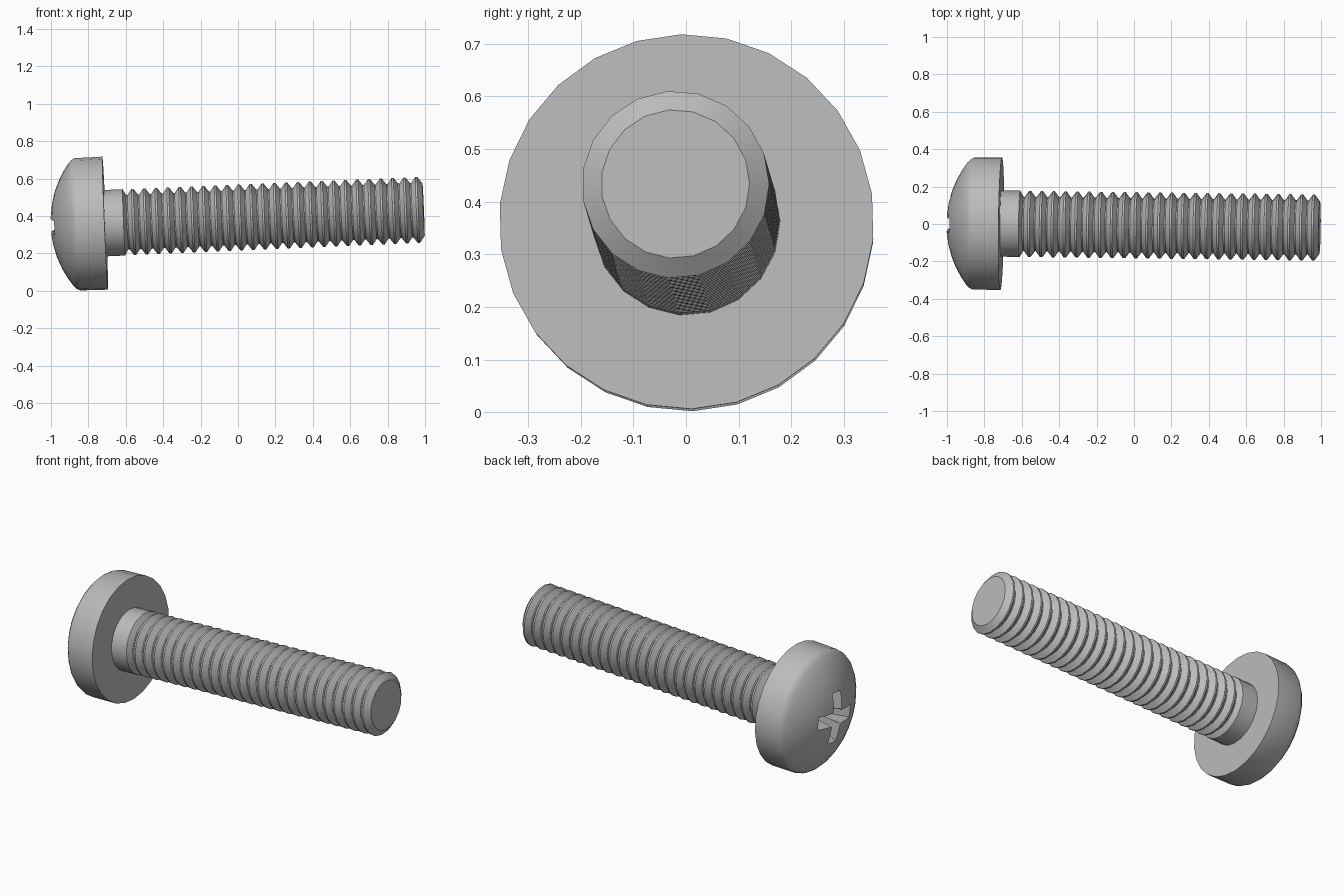
import bpy, bmesh, math
from mathutils import Vector, Matrix

default = bpy.data.objects.get("Cube")
if default:
    bpy.data.objects.remove(default, do_unlink=True)

# One metal colour for the whole screw
steel = bpy.data.materials.new("grey_steel")
steel.use_nodes = True
GREY = (0.5, 0.5, 0.5, 1)
steel.diffuse_color = GREY
steel.node_tree.nodes["Principled BSDF"].inputs["Base Color"].default_value = GREY

# The screw axis leans slightly; local +x runs from the head to the tip
AXIS = Vector((1, -0.0125, 0.042)).normalized()
PLACE = Matrix.Translation((-0.71, 0.001, 0.362)) @ \
    Vector((1, 0, 0)).rotation_difference(AXIS).to_matrix().to_4x4()


def finish(name, bm):
    bmesh.ops.recalc_face_normals(bm, faces=bm.faces[:])
    mesh = bpy.data.meshes.new(name)
    bm.to_mesh(mesh)
    bm.free()
    mesh.transform(PLACE)
    mesh.materials.append(steel)
    obj = bpy.data.objects.new(name, mesh)
    bpy.context.collection.objects.link(obj)
    return obj


def select_only(obj):
    bpy.ops.object.select_all(action='DESELECT')
    obj.select_set(True)
    bpy.context.view_layer.objects.active = obj


def lathe(name, profile, sides, phase):
    """Spin (along, radius) points round the axis; radius 0 closes an end."""
    bm = bmesh.new()
    rings = []
    for s, r in profile:
        if r == 0:
            rings.append([bm.verts.new((s, 0, 0))] * sides)
            continue
        angles = [math.radians(phase) + math.tau * i / sides for i in range(sides)]
        rings.append([bm.verts.new((s, r * math.sin(a), r * math.cos(a))) for a in angles])
    for a, b in zip(rings, rings[1:]):
        for i in range(sides):
            j = (i + 1) % sides
            bm.faces.new(list(dict.fromkeys((a[i], a[j], b[j], b[i]))))
    return finish(name, bm)


# Domed head: spherical cap, rounded rim, straight side, flat underside
TIP, DOME = -0.293, 0.545
cap = [(TIP + DOME - math.sqrt(DOME ** 2 - r * r), r)
       for r in (0, 0.06, 0.12, 0.18, 0.24, 0.29, 0.33)]
head = lathe("head", cap + [(-0.165, 0.346), (-0.148, 0.354), (0, 0.356), (0, 0)], 26, -1.6)


# Cross recess: tapered arms and a square centre pit
def tapered_cutter(name, turn, top, bottom):
    bm = bmesh.new()
    bmesh.ops.create_cube(bm, size=2)
    for v in bm.verts:
        outer = v.co.x < 0
        half_y, half_z = top if outer else bottom
        v.co = (TIP - 0.03 if outer else TIP + 0.15, v.co.y * half_y, v.co.z * half_z)
    bm.transform(Matrix.Rotation(math.radians(turn), 4, 'X'))
    return finish(name, bm)


TURN = 6
cutters = [
    tapered_cutter("recess_arm_cutter_a", TURN, (0.185, 0.042), (0.06, 0.025)),
    tapered_cutter("recess_arm_cutter_b", TURN + 90, (0.185, 0.042), (0.06, 0.025)),
    tapered_cutter("recess_centre_cutter", TURN + 45, (0.066, 0.066), (0.03, 0.03)),
]
select_only(head)
for cutter in cutters:
    cutter.hide_render = True
    cut = head.modifiers.new("recess", 'BOOLEAN')
    cut.operation = 'DIFFERENCE'
    cut.solver = 'EXACT'
    cut.object = cutter
    bpy.ops.object.modifier_apply(modifier=cut.name)
    bpy.data.objects.remove(cutter, do_unlink=True)

# Shank with plain neck, V-shaped thread rings and chamfered end
CREST, ROOT, PITCH, COUNT = 0.178, 0.146, 0.0633, 25
profile = [(-0.02, 0), (-0.02, CREST), (0.1, CREST)]
for k in range(COUNT):
    s = 0.153 + PITCH * k
    profile += [(s - PITCH * 0.55, ROOT), (s - PITCH * 0.45, ROOT),
                (s - PITCH * 0.08, CREST), (s + PITCH * 0.08, CREST)]
profile += [(1.704, 0.141), (1.704, 0)]
shank = lathe("threaded_shank", profile, 19, -5)

for part in (head, shank):
    select_only(part)
    bpy.ops.object.shade_smooth_by_angle(angle=math.radians(30))
